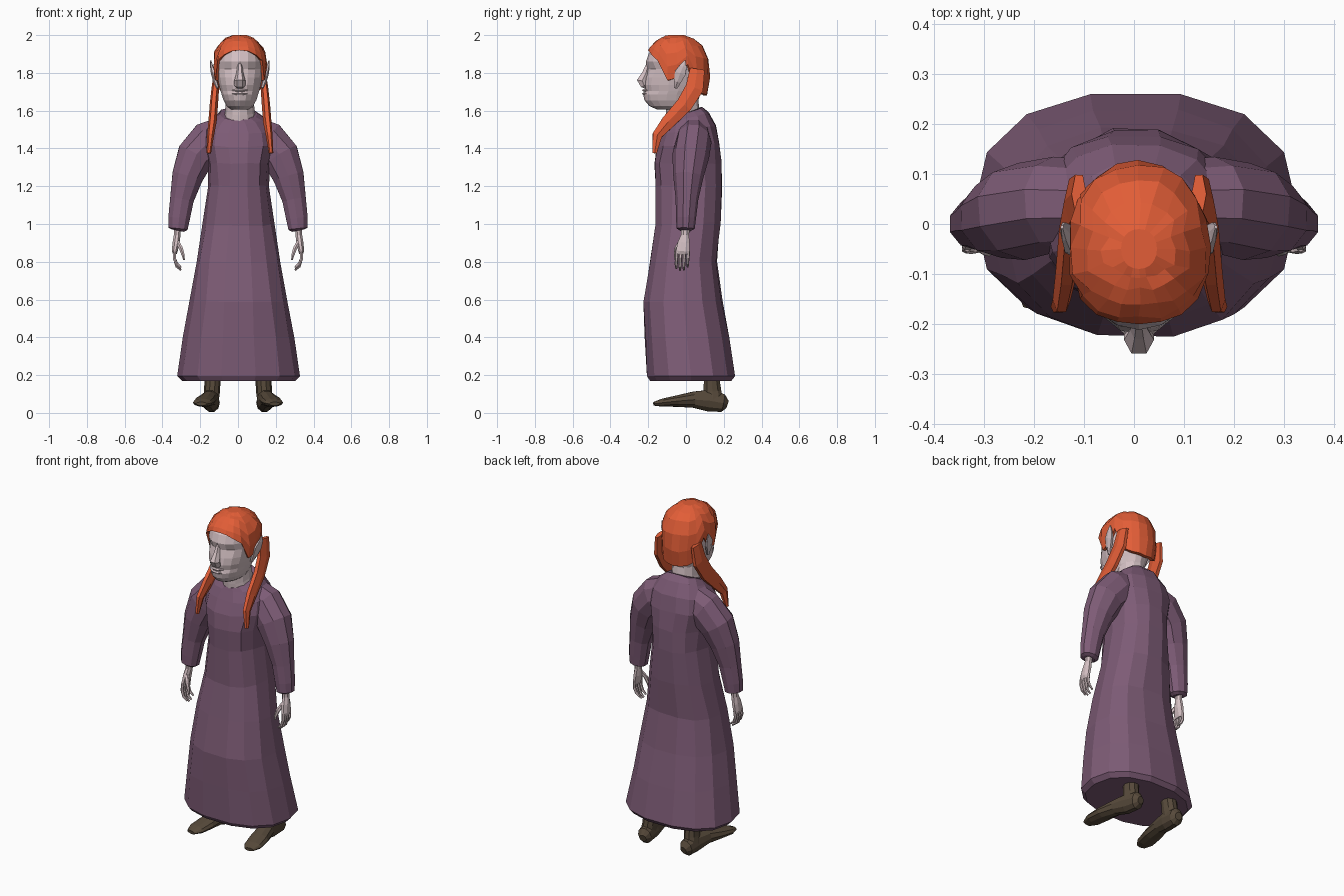
import bpy, bmesh, math, random
from mathutils import Vector

random.seed(4)
CX = 0.01  # head centre line


def material(name, rgb):
    m = bpy.data.materials.new(name)
    m.diffuse_color = (*rgb, 1)
    return m


PURPLE = material("plum_cloth", (0.205, 0.105, 0.18))
ORANGE = material("orange_hair", (0.76, 0.11, 0.038))
SKIN = material("pale_skin", (0.66, 0.53, 0.55))
BROWN = material("brown_leather", (0.095, 0.068, 0.043))


def loft(name, rings, mat, bottom=True, top=True):
    """Skin a stack of equal-sized point rings."""
    bm = bmesh.new()
    rows = [[bm.verts.new(p) for p in r] for r in rings]
    n = len(rows[0])
    for a, b in zip(rows, rows[1:]):
        for i in range(n):
            j = (i + 1) % n
            bm.faces.new((a[i], a[j], b[j], b[i]))
    if bottom:
        bm.faces.new(rows[0][::-1])
    if top:
        bm.faces.new(rows[-1])
    bmesh.ops.recalc_face_normals(bm, faces=bm.faces)
    me = bpy.data.meshes.new(name)
    bm.to_mesh(me)
    bm.free()
    me.materials.append(mat)
    ob = bpy.data.objects.new(name, me)
    bpy.context.collection.objects.link(ob)
    return ob


def spow(v, e):
    return math.copysign(abs(v) ** e, v)


def oval(z, hw, yf, yb, n, cx=0.0, e=1.0, tilt=0.0, off=0.0, jit=0.0):
    """Horizontal ring; index 0 is at the front, tilt raises the back."""
    yc, hy, pts = (yf + yb) / 2, (yb - yf) / 2, []
    for i in range(n):
        a = 2 * math.pi * (i + off) / n
        s, c = spow(math.sin(a), e), -spow(math.cos(a), e)
        r = [random.uniform(-jit, jit) for _ in range(3)]
        pts.append(Vector((cx + hw * s + r[0], yc + hy * c + r[1], z + tilt * c + r[2])))
    return pts


def tube(name, path, mat, ref, n=8, sx=1, cx=0.0):
    """Tube along (x, y, z, ra, rb) stations; rb is measured along ref."""
    P = [Vector(p[:3]) for p in path]
    rings = []
    for k, p in enumerate(path):
        t = (P[min(k + 1, len(P) - 1)] - P[max(k - 1, 0)]).normalized()
        b = (Vector(ref) - t * t.dot(Vector(ref))).normalized()
        a = b.cross(t)
        ring = []
        for i in range(n):
            w = 2 * math.pi * (i + 0.5) / n
            v = P[k] + a * (p[3] * math.cos(w)) + b * (p[4] * math.sin(w))
            ring.append(Vector((v.x * sx + cx, v.y, v.z)))
        rings.append(ring)
    return loft(name, rings, mat)


X, Y = (1, 0, 0), (0, 1, 0)

# Gown: height, half width, front, back, tilt
gown = [(0.17, 0.30, -0.195, 0.245, 0), (0.195, 0.325, -0.212, 0.265, 0),
        (0.40, 0.292, -0.222, 0.235, 0), (0.59, 0.262, -0.23, 0.195, 0),
        (0.80, 0.225, -0.195, 0.165, 0), (1.00, 0.19, -0.165, 0.185, 0.01),
        (1.20, 0.16, -0.165, 0.195, 0), (1.32, 0.165, -0.172, 0.192, 0),
        (1.42, 0.19, -0.155, 0.182, 0.01), (1.50, 0.18, -0.13, 0.158, 0.02),
        (1.56, 0.135, -0.11, 0.12, 0.03), (1.585, 0.098, -0.10, 0.088, 0.035)]
loft("gown", [oval(z, h, f, b, 14, 0.003, 0.85, t, 0.5, 0.004 if z > 0.3 else 0)
              for z, h, f, b, t in gown], PURPLE)

# Neck
loft("neck", [oval(1.53, 0.09, -0.10, 0.075, 12, CX),
              oval(1.595, 0.078, -0.105, 0.07, 12, CX, tilt=0.02),
              oval(1.70, 0.07, -0.11, 0.06, 12, CX)], SKIN)

# Head: height, half width, front, back
head = [(1.605, 0.045, -0.15, 0.03), (1.625, 0.072, -0.195, 0.05),
        (1.655, 0.088, -0.22, 0.065), (1.685, 0.098, -0.226, 0.075),
        (1.705, 0.104, -0.216, 0.082), (1.735, 0.112, -0.222, 0.09),
        (1.775, 0.12, -0.215, 0.10), (1.82, 0.126, -0.208, 0.106),
        (1.86, 0.128, -0.212, 0.105), (1.905, 0.124, -0.196, 0.095),
        (1.95, 0.095, -0.155, 0.06), (1.98, 0.05, -0.10, 0.01)]
rings = []
for z, h, f, b in head:
    r = oval(z, h, f, b, 18, CX)
    if z == 1.82:  # eye sockets
        for i in (1, 2, -1, -2):
            r[i].y += 0.012
    rings.append(r)
loft("head", rings, SKIN)

# Nose and lips
tube("nose", [(0, -0.198, 1.85, 0.012, 0.012), (0, -0.212, 1.80, 0.022, 0.018),
              (0, -0.232, 1.758, 0.032, 0.03), (0, -0.222, 1.735, 0.022, 0.03),
              (0, -0.212, 1.722, 0.01, 0.02)], SKIN, X, 6, 1, CX)
for name, z in (("upper_lip", 1.708), ("lower_lip", 1.69)):
    tube(name, [(-0.038, -0.205, z, 0.004, 0.006), (-0.012, -0.221, z, 0.008, 0.012),
                (0.012, -0.221, z, 0.008, 0.012), (0.038, -0.205, z, 0.004, 0.006)],
         SKIN, Y, 6, 1, CX)

# Hair cap: hairline heights from front centre round to the back
line = [1.92, 1.915, 1.895, 1.865, 1.76, 1.775, 1.845, 1.71, 1.69, 1.685, 1.68]
shape = [(1.66, 0.12, -0.20, 0.10), (1.70, 0.13, -0.205, 0.122),
         (1.80, 0.139, -0.212, 0.126), (1.88, 0.145, -0.216, 0.118),
         (1.94, 0.125, -0.193, 0.092), (1.98, 0.085, -0.145, 0.04),
         (2.0, 0.036, -0.09, -0.01)]


def hair_size(z):
    for a, b in zip(shape, shape[1:]):
        if z <= b[0] + 1e-6:
            t = (z - a[0]) / (b[0] - a[0])
            return [a[k] + (b[k] - a[k]) * t for k in (1, 2, 3)]
    return shape[-1][1:]


N, rings = 20, []
for t in (0, 0.3, 0.6, 0.82, 0.93, 1):
    ring = []
    for i in range(N):
        low = line[min(i, N - i)]
        z = low + (2.0 - low) * t
        p = oval(z, *hair_size(z), N, CX, 0.93)[i]
        if 0 < t < 1:
            p += Vector([random.uniform(-0.004, 0.004) for _ in range(3)])
        ring.append(p)
    rings.append(ring)
# turned-in edge gives the hair thickness against the head
inner = [Vector((CX + (p.x - CX) * 0.87, -0.045 + (p.y + 0.045) * 0.87, p.z))
         for p in rings[0]]
loft("hair_cap", [inner] + rings, ORANGE, bottom=False)

for side, s in (("right", 1), ("left", -1)):
    # Hanging lock from behind the ear to the chest
    tube(side + "_hair_lock",
         [(0.12, 0.06, 1.82, 0.045, 0.015), (0.13, 0.045, 1.72, 0.055, 0.02),
          (0.138, -0.01, 1.63, 0.05, 0.022), (0.145, -0.095, 1.54, 0.042, 0.022),
          (0.155, -0.152, 1.47, 0.03, 0.018), (0.165, -0.166, 1.375, 0.013, 0.012)],
         ORANGE, X, 6, s, CX)

    # Pointed ear
    tube(side + "_ear",
         [(0.118, -0.055, 1.72, 0.01, 0.008), (0.13, -0.045, 1.755, 0.022, 0.012),
          (0.142, -0.03, 1.80, 0.034, 0.012), (0.15, -0.015, 1.835, 0.022, 0.008),
          (0.154, -0.006, 1.865, 0.004, 0.003)], SKIN, X, 6, s, CX)

    # Sleeve with gathered cuff
    tube(side + "_sleeve",
         [(0.06, 0.04, 1.475, 0.105, 0.085), (0.155, 0.04, 1.435, 0.115, 0.095),
          (0.225, 0.025, 1.36, 0.105, 0.098), (0.268, 0.012, 1.25, 0.086, 0.08),
          (0.297, 0.005, 1.13, 0.066, 0.06), (0.312, 0.0, 1.03, 0.06, 0.053),
          (0.317, -0.002, 0.975, 0.053, 0.048), (0.319, -0.002, 0.965, 0.035, 0.03)],
         PURPLE, Y, 10, s)

    # Hand
    tube(side + "_palm",
         [(0.319, -0.002, 1.0, 0.02, 0.024), (0.322, -0.005, 0.94, 0.019, 0.023),
          (0.328, -0.012, 0.90, 0.02, 0.034), (0.335, -0.018, 0.855, 0.016, 0.038),
          (0.334, -0.018, 0.84, 0.01, 0.034)], SKIN, Y, 8, s)
    for k, drop in enumerate((0.0, 0.01, 0.008, -0.008)):
        y = -0.047 + 0.02 * k
        tube(f"{side}_finger_{k + 1}",
             [(0.334, y, 0.86, 0.009, 0.009), (0.337, y - 0.003, 0.82, 0.009, 0.009),
              (0.325, y - 0.005, 0.785 - drop, 0.008, 0.008),
              (0.302, y - 0.004, 0.765 - drop, 0.005, 0.005)], SKIN, Y, 6, s)
    tube(side + "_thumb",
         [(0.32, -0.03, 0.905, 0.012, 0.012), (0.302, -0.05, 0.87, 0.012, 0.012),
          (0.29, -0.056, 0.835, 0.009, 0.009), (0.286, -0.055, 0.81, 0.005, 0.005)],
         SKIN, Y, 6, s)

    # Shoe and its ankle shaft
    tube(side + "_shoe",
         [(0.135, 0.218, 0.045, 0.022, 0.022), (0.138, 0.195, 0.052, 0.05, 0.042),
          (0.145, 0.12, 0.065, 0.06, 0.046), (0.158, 0.04, 0.07, 0.045, 0.046),
          (0.175, -0.05, 0.062, 0.031, 0.055), (0.188, -0.125, 0.054, 0.022, 0.052),
          (0.194, -0.17, 0.048, 0.01, 0.028)], BROWN, X, 10, s)
    tube(side + "_shoe_shaft",
         [(0.145, 0.145, 0.06, 0.056, 0.042), (0.138, 0.14, 0.11, 0.05, 0.042),
          (0.134, 0.135, 0.19, 0.042, 0.043)], BROWN, X, 10, s)
